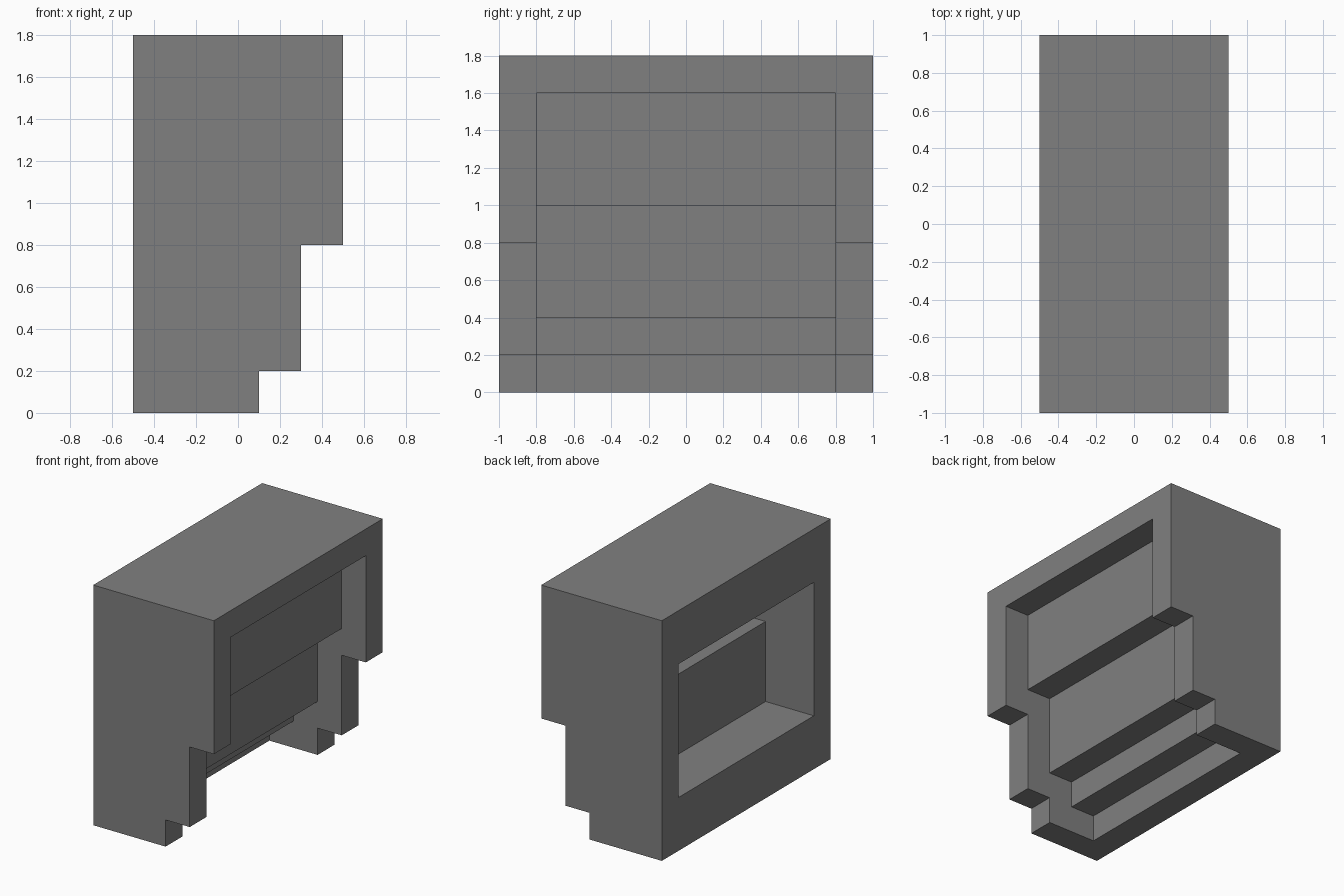
import bpy
import bmesh

cube = bpy.data.objects.get("Cube")
if cube:
    bpy.data.objects.remove(cube, do_unlink=True)

# Single plain grey
grey = bpy.data.materials.new("plain_grey")
grey.use_nodes = True
grey.diffuse_color = (0.216, 0.216, 0.216, 1)
grey.node_tree.nodes["Principled BSDF"].inputs["Base Color"].default_value = grey.diffuse_color


def extrude_profile(name, profile, y0, y1, capped):
    """Sweep an (x, z) outline from y0 to y1, optionally closing the ends."""
    bm = bmesh.new()
    near = [bm.verts.new((x, y0, z)) for x, z in profile]
    far = [bm.verts.new((x, y1, z)) for x, z in profile]
    count = len(profile)
    for i in range(count):
        j = (i + 1) % count
        bm.faces.new((near[i], near[j], far[j], far[i]))
    if capped:
        bm.faces.new(list(reversed(near)))
        bm.faces.new(far)
    # Outlines run anticlockwise seen from -y, so turn the walls outward
    bmesh.ops.recalc_face_normals(bm, faces=bm.faces[:])
    mesh = bpy.data.meshes.new(name)
    bm.to_mesh(mesh)
    bm.free()
    mesh.materials.append(grey)
    obj = bpy.data.objects.new(name, mesh)
    bpy.context.collection.objects.link(obj)
    return obj


# Stepped end walls
end_wall = [(-0.5, 0), (0.1, 0), (0.1, 0.2), (0.3, 0.2),
            (0.3, 0.8), (0.5, 0.8), (0.5, 1.8), (-0.5, 1.8)]
extrude_profile("left_end_wall", end_wall, -1, -0.8, True)
extrude_profile("right_end_wall", end_wall, 0.8, 1, True)

# Recessed middle span: sill with steps, riser, and top with upper panel
lower_sill = [(-0.5, 0), (-0.3, 0), (-0.3, 0.2), (-0.1, 0.2),
              (-0.1, 0.4), (-0.5, 0.4)]
middle_riser = [(-0.1, 0.4), (0.1, 0.4), (0.1, 1), (-0.1, 1)]
upper_hood = [(0.1, 1), (0.3, 1), (0.3, 1.6), (0.5, 1.6),
              (0.5, 1.8), (-0.5, 1.8), (-0.5, 1.4), (0.1, 1.4)]
for name, profile in (("lower_sill", lower_sill),
                      ("middle_riser", middle_riser),
                      ("upper_hood", upper_hood)):
    extrude_profile(name, profile, -0.8, 0.8, False)
